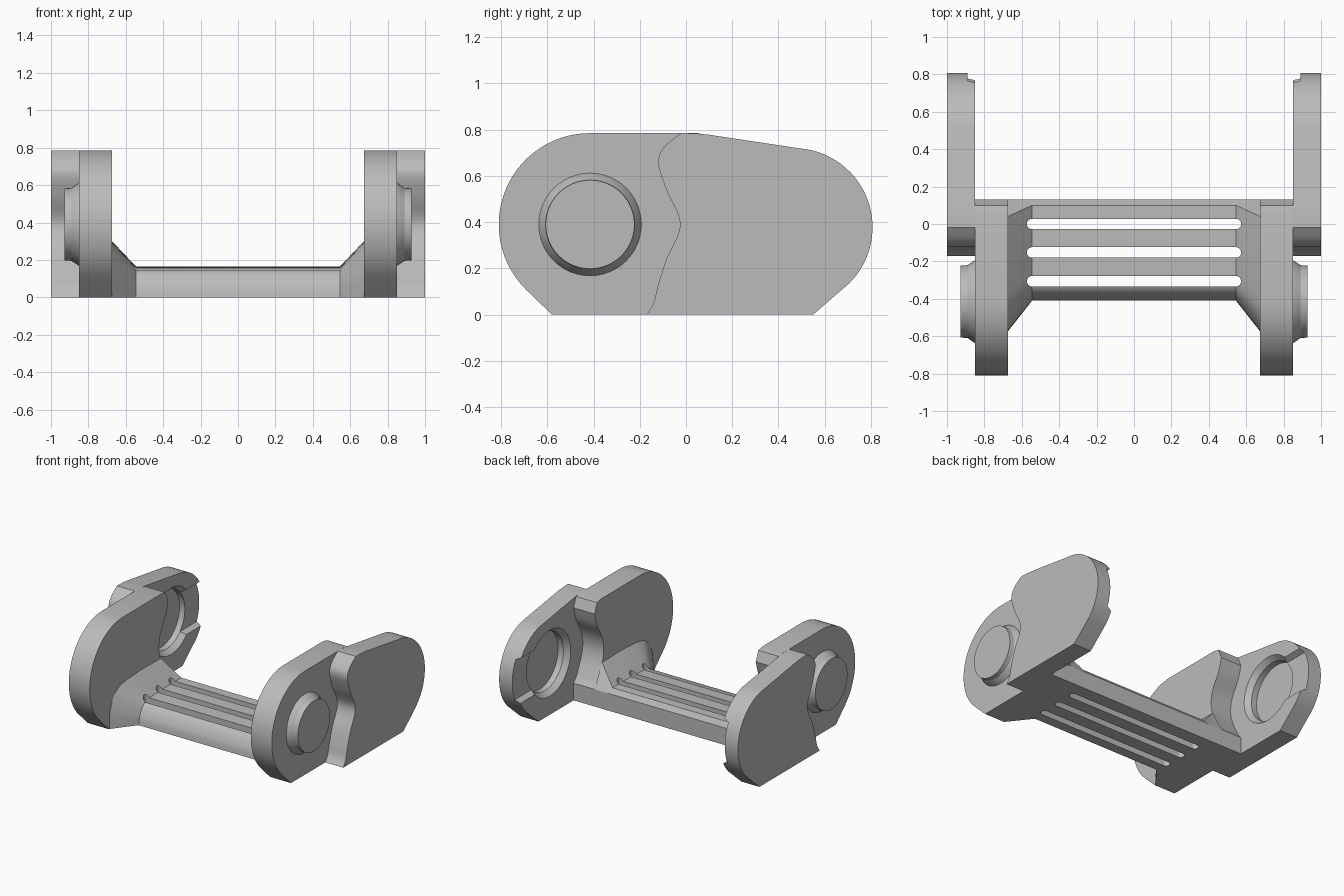
import bpy, bmesh, math
from mathutils import Vector, Matrix

cube = bpy.data.objects.get("Cube")
if cube:
    bpy.data.objects.remove(cube, do_unlink=True)

grey = bpy.data.materials.new("plain_grey")
grey.use_nodes = True
tone = (0.5, 0.5, 0.5, 1)
grey.diffuse_color = tone
grey.node_tree.nodes["Principled BSDF"].inputs["Base Color"].default_value = tone

AXLE_Z = 0.39


def arc(cy, cz, r, start, end, steps=28):
    angles = [math.radians(start + (end - start) * i / steps) for i in range(steps + 1)]
    return [(cy + r * math.cos(a), cz + r * math.sin(a)) for a in angles]


def wave(points, steps=6):
    """Smooth curve through the points."""
    p = [Vector(q) for q in [points[0]] + points + [points[-1]]]
    out = []
    for a, b, c, d in zip(p, p[1:], p[2:], p[3:]):
        for i in range(steps):
            t = i / steps
            v = b + 0.5 * t * (c - a + t * (2*a - 5*b + 4*c - d + t * (3*(b - c) + d - a)))
            out.append(tuple(v))
    return out + [points[-1]]


def loft(name, sections):
    """Skin equal (y, z) outlines placed at successive x positions."""
    bm = bmesh.new()
    rings = [[bm.verts.new((x, y, z)) for y, z in outline] for x, outline in sections]
    n = len(rings[0])
    for r, s in zip(rings, rings[1:]):
        for i in range(n):
            j = (i + 1) % n
            bm.faces.new((r[i], r[j], s[j], s[i]))
    bm.faces.new(rings[0])
    bm.faces.new(rings[-1])
    bmesh.ops.recalc_face_normals(bm, faces=bm.faces)
    mesh = bpy.data.meshes.new(name)
    bm.to_mesh(mesh)
    bm.free()
    obj = bpy.data.objects.new(name, mesh)
    bpy.context.collection.objects.link(obj)
    mesh.materials.append(grey)
    return obj


def turned(name, y, steps):
    """Round part along x from (x, radius) steps."""
    return loft(name, [(x, arc(y, AXLE_Z, r, 0, 352.5, 47)) for x, r in steps])


def activate(obj):
    bpy.ops.object.select_all(action='DESELECT')
    obj.select_set(True)
    bpy.context.view_layer.objects.active = obj


def cut(obj, cutter):
    activate(obj)
    mod = obj.modifiers.new("cut", 'BOOLEAN')
    mod.operation = 'DIFFERENCE'
    mod.solver = 'EXACT'
    mod.object = cutter
    bpy.ops.object.modifier_apply(modifier=mod.name)
    bpy.data.objects.remove(cutter, do_unlink=True)


# Side outlines as (y, z)
inner_outline = ([(-0.58, 0)] + arc(-0.415, AXLE_Z, 0.395, 225, 90) + [(0.05, 0.785), (0.10, 0.775)]
                 + wave([(0.13, 0.70), (0.10, 0.60), (0.04, 0.49), (0.02, AXLE_Z),
                         (0.04, 0.29), (0.10, 0.165)])
                 + [(0.13, 0.13), (0.13, 0)])
outer_outline = ([(0.55, 0)] + arc(0.465, 0.378, 0.342, -45, 85)
                 + [(0.10, 0.778), (0.04, 0.784)]
                 + wave([(-0.02, 0.785), (-0.09, 0.73), (-0.12, 0.66), (-0.085, 0.54),
                         (-0.025, AXLE_Z), (-0.085, 0.24), (-0.12, 0.13), (-0.14, 0.05),
                         (-0.17, 0)]))

parts = []
for side, s in (("left", 1), ("right", -1)):
    parts.append(loft(side + "_inner_plate", [(s * 0.675, inner_outline), (s * 0.85, inner_outline)]))
    outer = loft(side + "_outer_plate", [(s * 0.85, outer_outline), (s * 1.0, outer_outline)])
    parts.append(outer)
    # Round socket and the lead-in channel on the inside of the outer plate
    cut(outer, turned("socket_cutter", 0.415,
                      [(s * 0.83, 0.265), (s * 0.85, 0.25), (s * 0.89, 0.22), (s * 0.935, 0.22)]))
    wide = [(0.42, 0.21), (0.95, 0.21), (0.95, 0.57), (0.42, 0.57)]
    slim = [(0.42, 0.24), (0.95, 0.24), (0.95, 0.54), (0.42, 0.54)]
    cut(outer, loft("channel_cutter", [(s * 0.83, wide), (s * 0.89, slim)]))
    # Pivot boss on the outside of the inner plate
    parts.append(turned(side + "_pivot", -0.415,
                        [(s * 0.84, 0.225), (s * 0.85, 0.222), (s * 0.89, 0.195), (s * 0.927, 0.192)]))

# Crossbar flaring into gussets at the plates
bar = wave([(-0.41, 0), (-0.395, 0.07), (-0.335, 0.145), (-0.19, 0.161), (0, 0.165)])
flare = wave([(-0.575, 0), (-0.56, 0.15), (-0.47, 0.27), (-0.25, 0.30), (-0.05, 0.30)])
bar += [(0.10, 0.165), (0.13, 0.13), (0.13, 0)]
flare += [(0.04, 0.30), (0.13, 0.13), (0.13, 0)]
crossbar = loft("crossbar", [(-0.675, flare), (-0.545, bar), (0.545, bar), (0.675, flare)])
parts.append(crossbar)

# Three rounded slots through the crossbar
for y in (0, -0.152, -0.306):
    ends = arc(0.545, y, 0.028, -90, 90, 12) + arc(-0.545, y, 0.028, 90, 270, 12)
    slot = loft("slot_cutter", [(-0.1, ends), (0.5, ends)])
    # Turn the lofted outline so that it runs up through the bar
    slot.data.transform(Matrix(((0, 1, 0, 0), (0, 0, 1, 0), (1, 0, 0, 0), (0, 0, 0, 1))))
    cut(crossbar, slot)

for obj in parts:
    activate(obj)
    bpy.ops.object.shade_smooth_by_angle(angle=math.radians(28))
